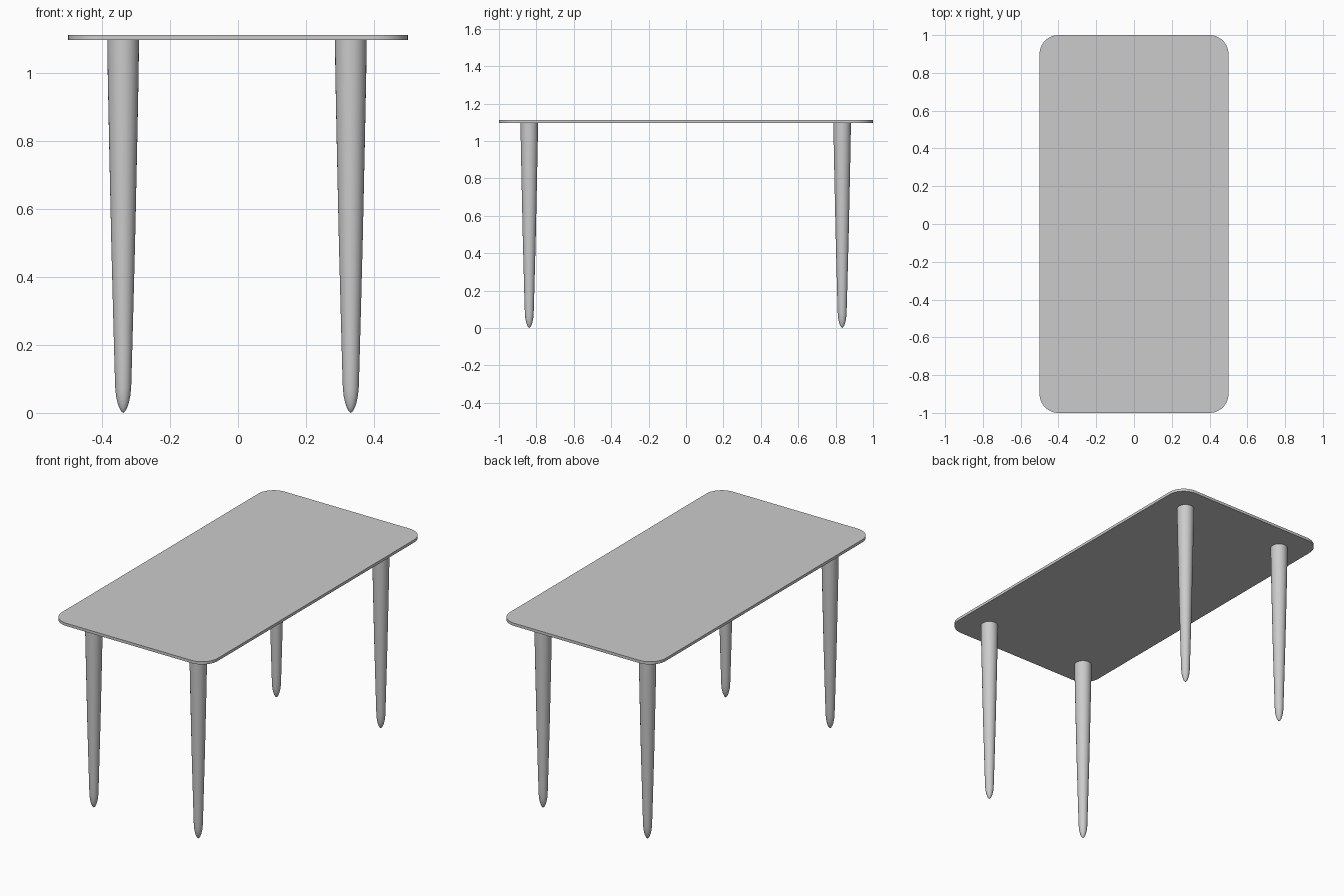
import bpy, bmesh, math

if "Cube" in bpy.data.objects:
    bpy.data.objects.remove(bpy.data.objects["Cube"])

TOP_Z, UNDER_Z = 1.113, 1.097


def make_object(name, bm):
    bmesh.ops.recalc_face_normals(bm, faces=bm.faces)
    mesh = bpy.data.meshes.new(name)
    bm.to_mesh(mesh)
    bm.free()
    obj = bpy.data.objects.new(name, mesh)
    bpy.context.collection.objects.link(obj)
    bpy.ops.object.select_all(action='DESELECT')
    obj.select_set(True)
    bpy.context.view_layer.objects.active = obj
    bpy.ops.object.shade_smooth_by_angle(angle=math.radians(35))
    return obj


# Tabletop: thin slab with rounded corners
def tabletop(half_x, half_y, radius, steps=12):
    bm = bmesh.new()
    verts = []
    for i, (sx, sy) in enumerate([(1, 1), (-1, 1), (-1, -1), (1, -1)]):
        for k in range(steps + 1):
            a = math.pi / 2 * (i + k / steps)
            verts.append(bm.verts.new((sx * (half_x - radius) + radius * math.cos(a),
                                       sy * (half_y - radius) + radius * math.sin(a),
                                       UNDER_Z)))
    face = bm.faces.new(verts)
    ext = bmesh.ops.extrude_face_region(bm, geom=[face], use_keep_orig=True)
    top = [g for g in ext['geom'] if isinstance(g, bmesh.types.BMVert)]
    bmesh.ops.translate(bm, verts=top, vec=(0, 0, TOP_Z - UNDER_Z))
    return make_object("tabletop", bm)


# Leg: tapered round profile with a bullet-shaped foot, spun around its axis
LEG_PROFILE = [(0, 0), (0.006, 0.005), (0.012, 0.016), (0.017, 0.031), (0.021, 0.05),
               (0.0235, 0.075), (0.0255, 0.14), (0.029, 0.27), (0.035, 0.5),
               (0.0415, 0.8), (0.0455, 1.0), (0.0465, UNDER_Z), (0, UNDER_Z)]


def leg(name, x, y):
    bm = bmesh.new()
    verts = [bm.verts.new((r, 0, z)) for r, z in LEG_PROFILE]
    edges = [bm.edges.new(pair) for pair in zip(verts, verts[1:])]
    bmesh.ops.spin(bm, geom=verts + edges, cent=(0, 0, 0), axis=(0, 0, 1),
                   angle=math.tau, steps=32, use_duplicate=False)
    bmesh.ops.remove_doubles(bm, verts=bm.verts, dist=1e-5)
    obj = make_object(name, bm)
    obj.location = (x, y, 0)
    return obj


tabletop(0.5, 1.0, 0.1)
for side, x in (("left", -0.338), ("right", 0.332)):
    for end, y in (("front", -0.838), ("back", 0.835)):
        leg(f"{end}_{side}_leg", x, y)
